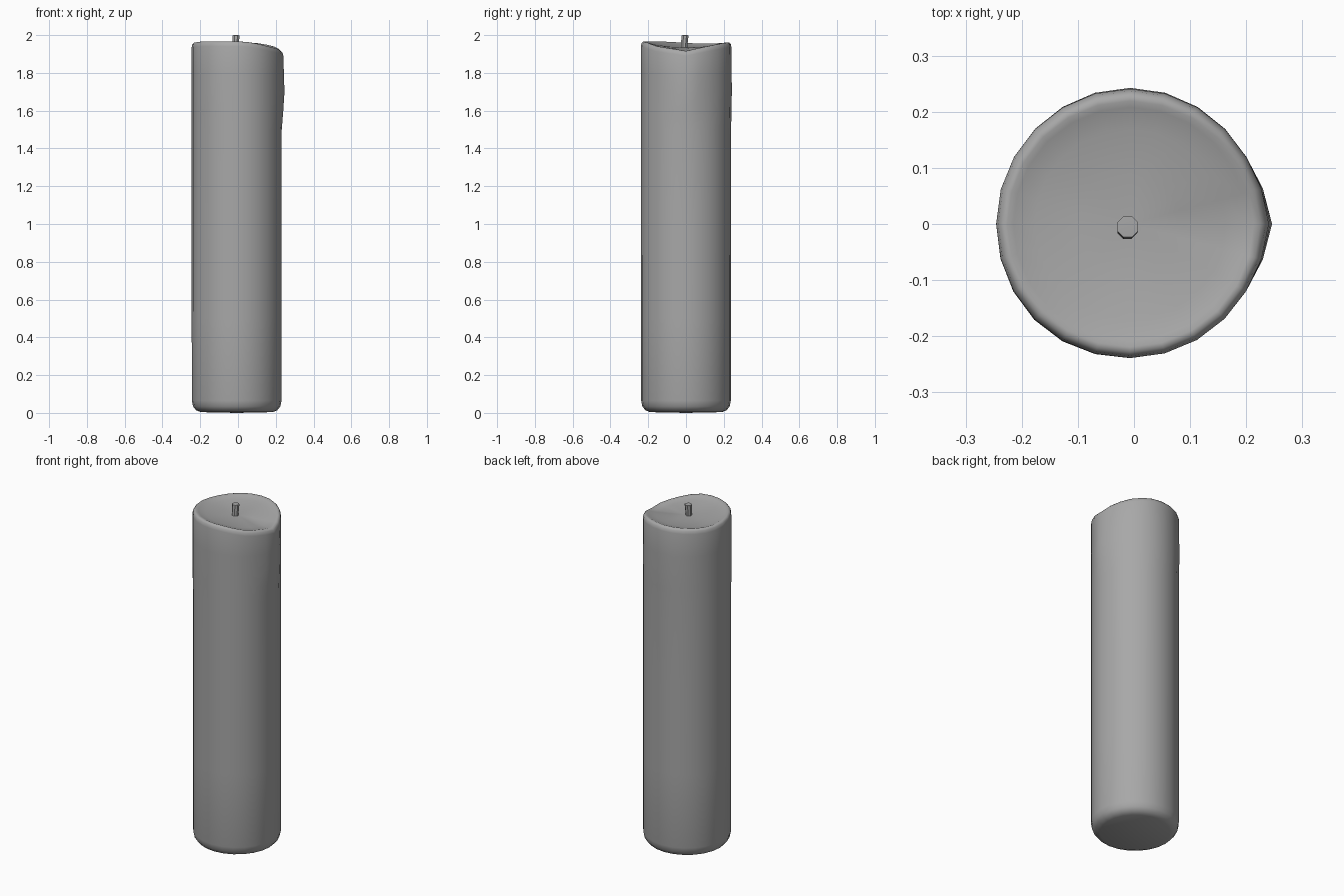
import bpy, bmesh, math

if "Cube" in bpy.data.objects:
    bpy.data.objects.remove(bpy.data.objects["Cube"])

N = 24
CX, CY = -0.007, 0.0

# Mid-grey wax
wax = bpy.data.materials.new("wax_grey")
wax.diffuse_color = (0.39, 0.39, 0.39, 1)
wax.use_nodes = True
wax.node_tree.nodes["Principled BSDF"].inputs["Base Color"].default_value = wax.diffuse_color


def finish(name, bm, angle):
    bmesh.ops.recalc_face_normals(bm, faces=bm.faces)
    me = bpy.data.meshes.new(name)
    bm.to_mesh(me)
    bm.free()
    me.materials.append(wax)
    ob = bpy.data.objects.new(name, me)
    bpy.context.collection.objects.link(ob)
    bpy.ops.object.select_all(action='DESELECT')
    ob.select_set(True)
    bpy.context.view_layer.objects.active = ob
    bpy.ops.object.shade_smooth_by_angle(angle=math.radians(angle))


def loft(bm, rings, bottom=None, top=None):
    vs = [[bm.verts.new(p) for p in r] for r in rings]
    n = len(rings[0])
    for a, b in zip(vs, vs[1:]):
        for i in range(n):
            bm.faces.new((a[i], a[(i + 1) % n], b[(i + 1) % n], b[i]))
    for ring, p in ((vs[0], bottom), (vs[-1], top)):
        c = bm.verts.new(p)
        for i in range(n):
            bm.faces.new((ring[i], ring[(i + 1) % n], c))


# Melted rim: sags towards +x, with slight waves elsewhere
def rim_height(a):
    sag = max(0, 1 - abs(math.sin(a)) / 0.95) if math.cos(a) > 0 else 0
    wave = 0.012 * max(0, math.cos(a + 0.75)) ** 8 + 0.01 * max(0, math.cos(a - 2.8)) ** 4
    return 1.967 - 0.05 * sag - 0.006 * max(0, math.sin(a)) - wave


# Wax run on the +x side and a fainter swelling near the top
def bulge(a, z):
    run = max(0, math.cos(a)) ** 24 * 0.0145
    swell = 0.004 * max(0, math.sin(a)) ** 4 + 0.003 * max(0, math.cos(a + 2.25)) ** 8
    return (run + swell) * max(0, min(1, (z - 1.5) / 0.18))


# (radius, height, share of the rim offset, share of the bulge)
profile = [(0.19, 0.004, 0, 0), (0.215, 0.014, 0, 0), (0.231, 0.034, 0, 0), (0.2375, 0.065, 0, 0),
           (0.238, 0.5, 0, 0), (0.2383, 1.0, 0, 0), (0.2386, 1.5, 0, 0), (0.2386, 1.6, 0, 1),
           (0.2386, 1.7, 0, 1), (0.2386, 1.8, 0.3, 0.8), (0.2386, 1.94, 1, 0.6),
           (0.235, 1.957, 1, 0.5), (0.228, 1.965, 1, 0.3), (0.219, 1.966, 1, 0.1),
           (0.208, 1.961, 0.95, 0), (0.17, 1.951, 0.7, 0), (0.09, 1.939, 0.25, 0)]
rings = []
for r, z, k, b in profile:
    ring = []
    for i in range(N):
        a = math.tau * i / N
        rad = r + b * bulge(a, z)
        ring.append((CX + rad * math.cos(a), CY + rad * math.sin(a),
                     z + k * (rim_height(a) - 1.966)))
    rings.append(ring)
bm = bmesh.new()
loft(bm, rings, (CX, CY, 0), (CX, CY, 1.934))
finish("candle_body", bm, 80)

# Short, slightly leaning wick
wick = []
for x, y, z, r in ((-0.012, -0.011, 1.92, 0.018), (-0.012, -0.009, 1.955, 0.019), (-0.011, -0.005, 1.999, 0.02)):
    wick.append([(x + r * math.cos(math.tau * (i + .5) / 8), y + r * math.sin(math.tau * (i + .5) / 8), z)
                 for i in range(8)])
bm = bmesh.new()
loft(bm, wick, (-0.012, -0.011, 1.92), (-0.011, -0.005, 2.0))
finish("wick", bm, 40)
